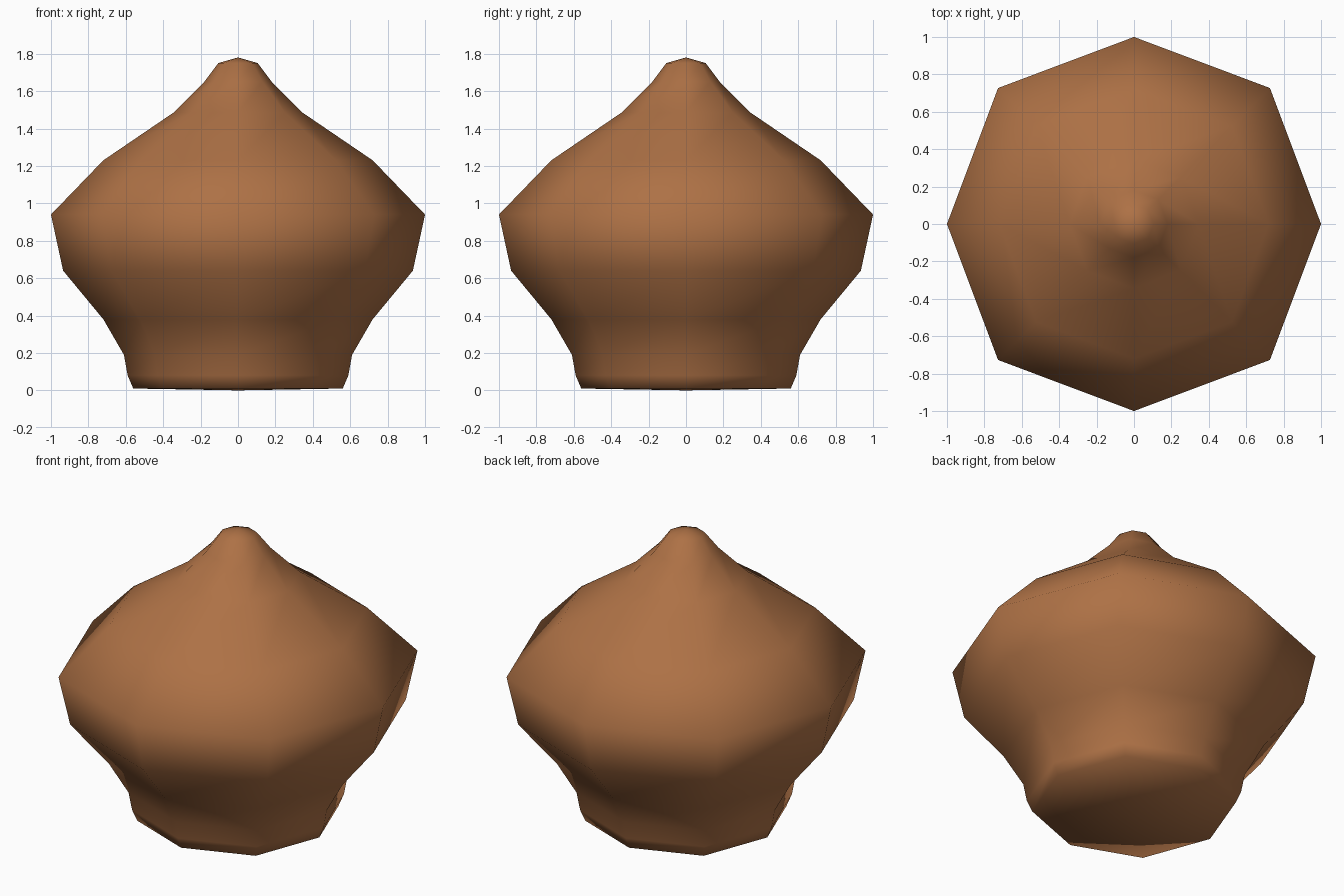
import bpy, bmesh, math

if "Cube" in bpy.data.objects:
    bpy.data.objects.remove(bpy.data.objects["Cube"])

# Profile from base to tip: (radius on the axes, height)
PROFILE = [(0.56, 0.01), (0.59, 0.08), (0.61, 0.19), (0.72, 0.38), (0.935, 0.64),
           (1.0, 0.94), (0.72, 1.23), (0.345, 1.485), (0.18, 1.65), (0.105, 1.75)]
SIDES = 8
DIAGONAL = 1.028  # diagonal corners sit slightly further out

bm = bmesh.new()

# Eight-sided rings up the body
rings = []
for r, z in PROFILE:
    ring = []
    for i in range(SIDES):
        a = math.tau * i / SIDES
        k = r * (DIAGONAL if i % 2 else 1.0)
        ring.append(bm.verts.new((k * math.cos(a), k * math.sin(a), z)))
    rings.append(ring)

# Walls between rings
for low, high in zip(rings, rings[1:]):
    for i in range(SIDES):
        j = (i + 1) % SIDES
        bm.faces.new((low[i], low[j], high[j], high[i]))

# Tip and base closed with fans
tip = bm.verts.new((0, 0, 1.78))
base = bm.verts.new((0, 0, 0))
for i in range(SIDES):
    j = (i + 1) % SIDES
    bm.faces.new((rings[-1][i], rings[-1][j], tip))
    bm.faces.new((rings[0][j], rings[0][i], base))

for f in bm.faces:
    f.smooth = True
bmesh.ops.recalc_face_normals(bm, faces=bm.faces[:])

mesh = bpy.data.meshes.new("bulb_body")
bm.to_mesh(mesh)
bm.free()
body = bpy.data.objects.new("bulb_body", mesh)
bpy.context.collection.objects.link(body)

# Warm brown
mat = bpy.data.materials.new("brown")
mat.diffuse_color = (0.42, 0.165, 0.06, 1)
mat.use_nodes = True
mat.node_tree.nodes["Principled BSDF"].inputs["Base Color"].default_value = mat.diffuse_color
mesh.materials.append(mat)
